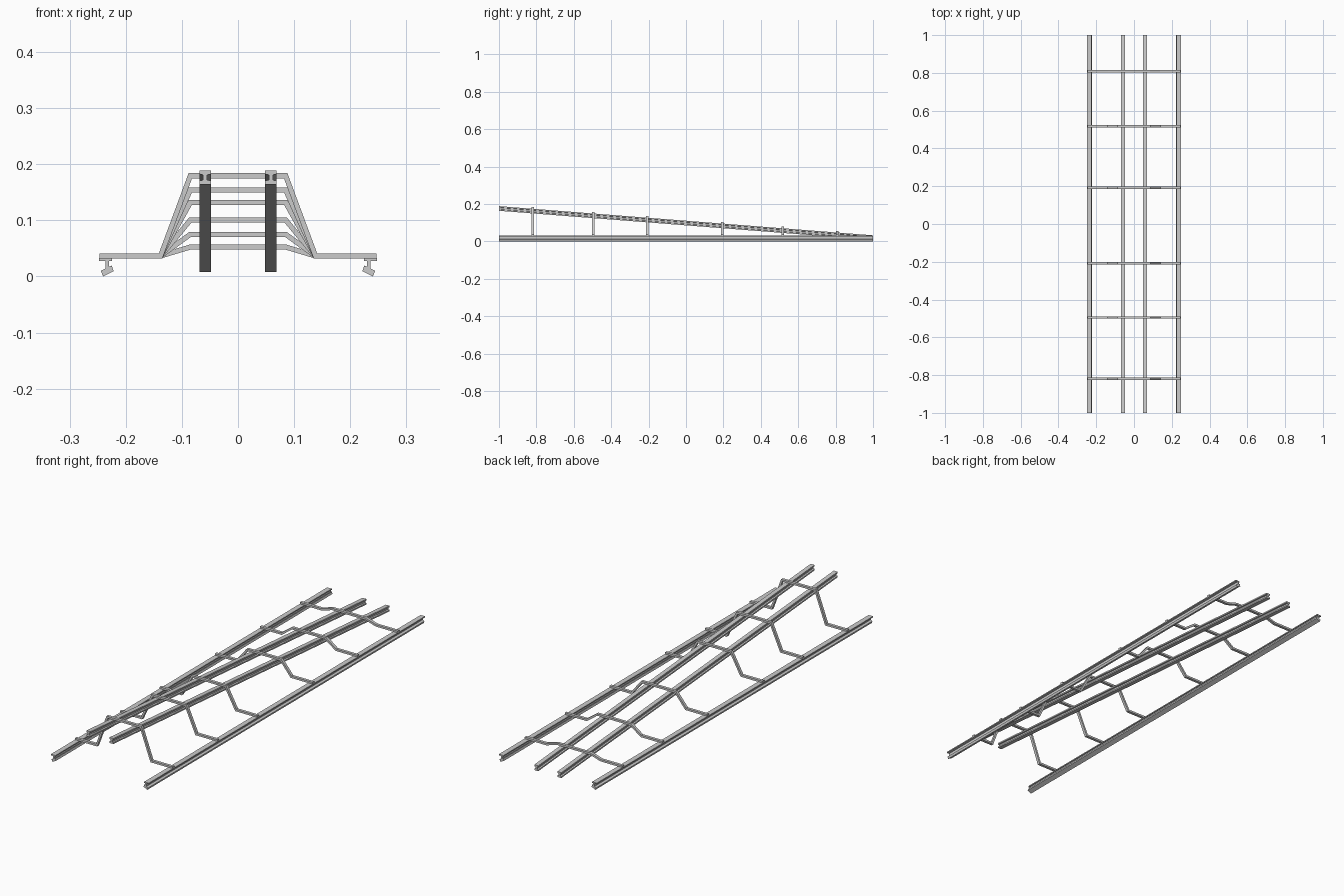
import bpy, bmesh

if "Cube" in bpy.data.objects:
    bpy.data.objects.remove(bpy.data.objects["Cube"])

BAR_H, BAR_D = 0.009, 0.013


def rail_z(y):
    """Centre height of the sloping inner rails."""
    return 0.0985 - 0.078 * y


def extrude_profile(name, profile, y0, y1, z0=0.0, z1=0.0):
    """Closed x-z profile drawn out along y, with optional rise."""
    bm = bmesh.new()
    a = [bm.verts.new((x, y0, z + z0)) for x, z in profile]
    b = [bm.verts.new((x, y1, z + z1)) for x, z in profile]
    n = len(profile)
    bm.faces.new(a)
    bm.faces.new(b[::-1])
    for i in range(n):
        j = (i + 1) % n
        bm.faces.new((a[i], b[i], b[j], a[j]))
    bmesh.ops.recalc_face_normals(bm, faces=bm.faces)
    mesh = bpy.data.meshes.new(name)
    bm.to_mesh(mesh)
    bm.free()
    obj = bpy.data.objects.new(name, mesh)
    bpy.context.collection.objects.link(obj)
    return obj


# outer rails: flat foot on top, thin web, canted head below
outer = [(0.225, 0.033), (0.225, 0.028), (0.230, 0.028), (0.230, 0.0172),
         (0.225, 0.0195), (0.2215, 0.0095), (0.2405, 0.0), (0.2445, 0.010),
         (0.236, 0.0145), (0.236, 0.028), (0.248, 0.028), (0.248, 0.033)]

# inner sloping rails: symmetric I-beam
half = [(0.010, 0.0125), (0.010, 0.006), (0.0035, 0.0045),
        (0.0035, -0.0045), (0.010, -0.006), (0.010, -0.0125)]
beam = half + [(-x, z) for x, z in reversed(half)]

for side, s in (("left", -1), ("right", 1)):
    extrude_profile(f"outer_rail_{side}", [(s * x, z) for x, z in outer], -1, 1)
    extrude_profile(f"inner_rail_{side}", [(x + s * 0.0585, z) for x, z in beam],
                    -1, 1, rail_z(-1), rail_z(1))


def offset_path(pts, d):
    """Mitred parallel of a polyline, moved sideways by d."""
    from mathutils import Vector
    pts = [Vector(p) for p in pts]
    normals = []
    for p, q in zip(pts, pts[1:]):
        t = (q - p).normalized()
        normals.append(Vector((-t.y, t.x)))
    out = []
    for i, p in enumerate(pts):
        n0, n1 = normals[max(i - 1, 0)], normals[min(i, len(normals) - 1)]
        m = (n0 + n1).normalized()
        out.append(tuple(p + m * (d / m.dot(n0))))
    return out


# bent cross ties, each resting on top of the sloping rails
for i, y in enumerate((-0.82, -0.495, -0.207, 0.193, 0.517, 0.808)):
    zt = rail_z(y) + 0.0125 + BAR_H / 2
    path = [(-0.247, 0.0365), (-0.138, 0.0365), (-0.085, zt),
            (0.085, zt), (0.138, 0.0365), (0.247, 0.0365)]
    outline = offset_path(path, BAR_H / 2) + offset_path(path, -BAR_H / 2)[::-1]
    extrude_profile(f"cross_tie_{i + 1}", outline, y - BAR_D / 2, y + BAR_D / 2)
